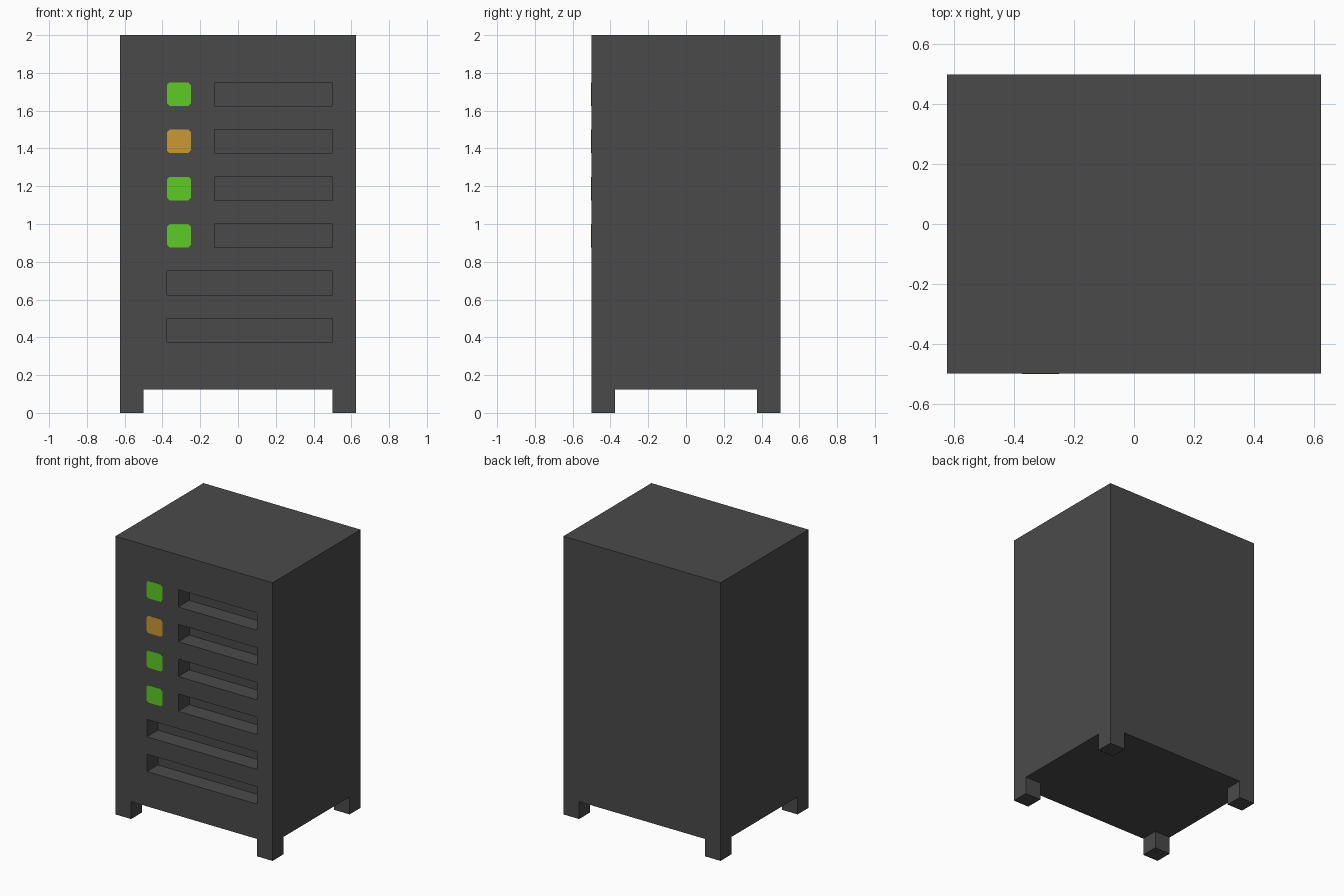
import bpy, bmesh
from mathutils import Vector

if "Cube" in bpy.data.objects:
    bpy.data.objects.remove(bpy.data.objects["Cube"])

U = 0.125  # design grid unit


def material(name, rgb):
    m = bpy.data.materials.new(name)
    m.diffuse_color = (*rgb, 1.0)
    m.use_nodes = True
    m.node_tree.nodes["Principled BSDF"].inputs["Base Color"].default_value = m.diffuse_color
    return m


GREY = material("dark_grey", (0.0685, 0.0685, 0.0685))
GREEN = material("green_light", (0.107, 0.604, 0.018))
AMBER = material("amber_light", (0.591, 0.314, 0.034))


def finish(name, bm, mat):
    bmesh.ops.recalc_face_normals(bm, faces=bm.faces[:])
    me = bpy.data.meshes.new(name)
    bm.to_mesh(me)
    bm.free()
    me.materials.append(mat)
    ob = bpy.data.objects.new(name, me)
    bpy.context.collection.objects.link(ob)
    return ob


def add_box(bm, lo, hi):
    lo, hi = Vector(lo), Vector(hi)
    verts = bmesh.ops.create_cube(bm, size=1)["verts"]
    for v in verts:
        v.co = (lo + hi) / 2 + v.co * (hi - lo)
    return verts


# Cabinet body
bm = bmesh.new()
add_box(bm, (-5 * U, -4 * U, U), (5 * U, 4 * U, 16 * U))
body = finish("cabinet", bm, GREY)

# Front slots: four short ones beside the lights, two wide ones below
bm = bmesh.new()
for z, left in ((13, -1), (11, -1), (9, -1), (7, -1), (5, -3), (3, -3)):
    add_box(bm, (left * U, -5 * U, z * U), (4 * U, -3 * U, (z + 1) * U))
cutter = finish("slot_cutter", bm, GREY)
cutter.hide_render = True

mod = body.modifiers.new("slots", 'BOOLEAN')
mod.operation = 'DIFFERENCE'
mod.solver = 'EXACT'
mod.object = cutter
bpy.context.view_layer.objects.active = body
bpy.ops.object.modifier_apply(modifier=mod.name)
bpy.data.objects.remove(cutter)

# Four feet flush with the cabinet corners
for xn, sx in (("left", -1), ("right", 1)):
    for yn, sy in (("front", -1), ("back", 1)):
        bm = bmesh.new()
        c = Vector((sx * 4.5 * U, sy * 3.5 * U, U / 2))
        h = Vector((U / 2, U / 2, U / 2))
        add_box(bm, c - h, c + h)
        top = max(bm.faces, key=lambda f: f.calc_center_median().z)
        bmesh.ops.delete(bm, geom=[top], context='FACES_ONLY')
        finish(f"{yn}_{xn}_foot", bm, GREY)

# Status lights: thin square plates with clipped corners
for i, (z, mat) in enumerate(((13, GREEN), (11, AMBER), (9, GREEN), (7, GREEN))):
    bm = bmesh.new()
    add_box(bm, (-3 * U, -4 * U - 0.002, z * U), (-2 * U, -4 * U, (z + 1) * U))
    corners = [e for e in bm.edges
               if abs(e.verts[0].co.y - e.verts[1].co.y) > 0.001]
    bmesh.ops.bevel(bm, geom=corners, offset=0.013, segments=1, affect='EDGES')
    finish(f"status_light_{i + 1}", bm, mat)
